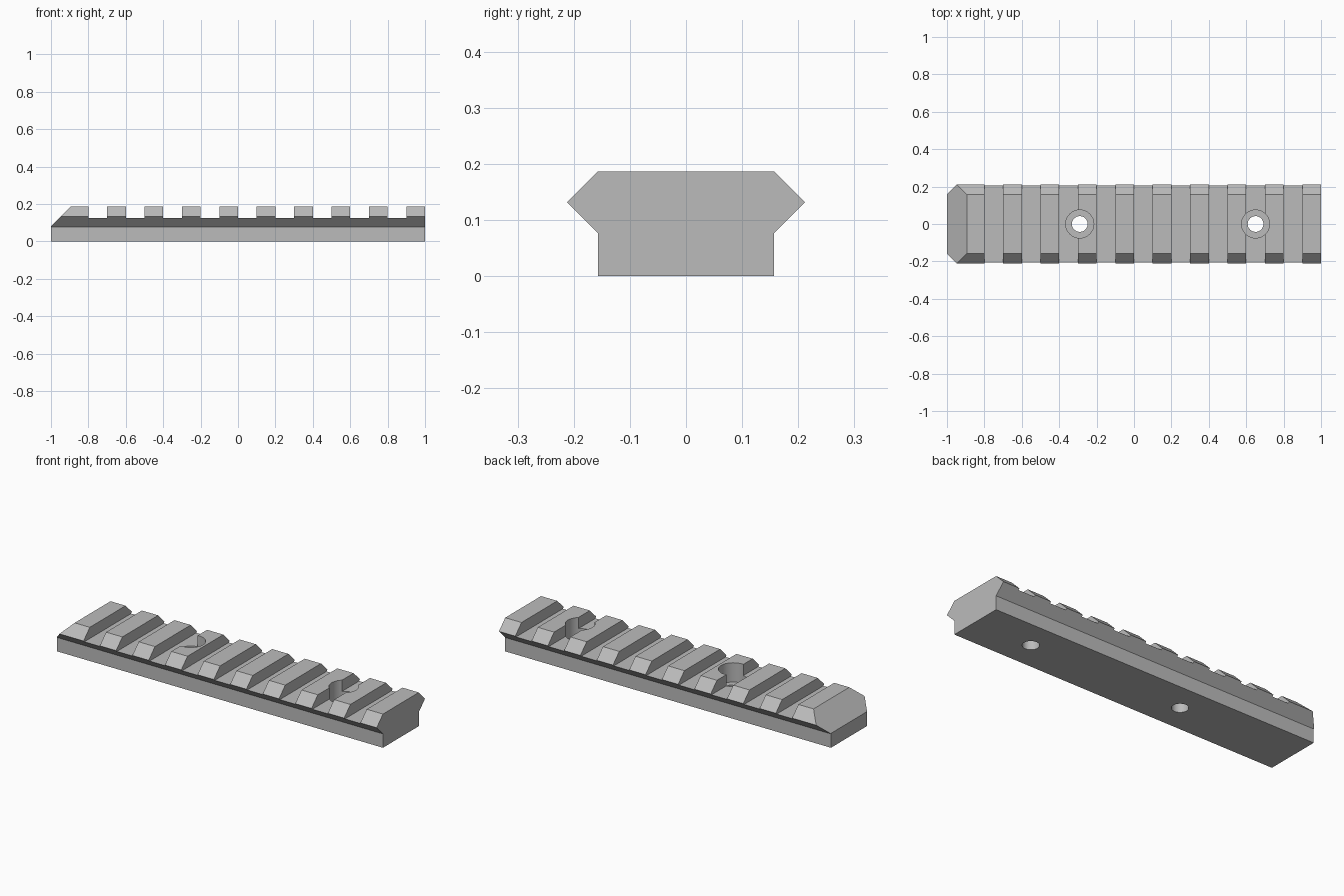
import bpy, bmesh, math
from mathutils import Matrix

cube = bpy.data.objects.get("Cube")
if cube:
    bpy.data.objects.remove(cube, do_unlink=True)

grey = bpy.data.materials.new("mid_grey_metal")
grey.use_nodes = True
grey.diffuse_color = (0.5, 0.5, 0.5, 1)
bsdf = next(n for n in grey.node_tree.nodes if n.type == 'BSDF_PRINCIPLED')
bsdf.inputs["Base Color"].default_value = (0.5, 0.5, 0.5, 1)
bsdf.inputs["Roughness"].default_value = 0.6


def make_object(name, bm):
    bmesh.ops.recalc_face_normals(bm, faces=bm.faces)
    mesh = bpy.data.meshes.new(name)
    bm.to_mesh(mesh)
    bm.free()
    mesh.materials.append(grey)
    obj = bpy.data.objects.new(name, mesh)
    bpy.context.collection.objects.link(obj)
    return obj


def box(bm, x0, x1, z0, z1):
    size = Matrix.Diagonal((x1 - x0, 1, z1 - z0, 1))
    place = Matrix.Translation(((x0 + x1) / 2, 0, (z0 + z1) / 2))
    bmesh.ops.create_cube(bm, size=1, matrix=place @ size)


def cylinder(bm, x, radius, z0, z1):
    bmesh.ops.create_cone(bm, cap_ends=True, segments=48, radius1=radius, radius2=radius,
                          depth=z1 - z0, matrix=Matrix.Translation((x, 0, (z0 + z1) / 2)))


def cut(target, name, bm):
    cutter = make_object(name, bm)
    cutter.hide_render = True
    mod = target.modifiers.new(name, 'BOOLEAN')
    mod.operation = 'DIFFERENCE'
    mod.solver = 'EXACT'
    mod.object = cutter
    bpy.context.view_layer.objects.active = target
    bpy.ops.object.modifier_apply(modifier=name)
    bpy.data.objects.remove(cutter, do_unlink=True)


# Rail body: symmetric cross-section swept along x
half = [(0.157, 0), (0.157, 0.077), (0.212, 0.132), (0.157, 0.187)]
section = half + [(-y, z) for y, z in reversed(half)]
bm = bmesh.new()
face = bm.faces.new([bm.verts.new((-1, y, z)) for y, z in section])
swept = bmesh.ops.extrude_face_region(bm, geom=[face])
bmesh.ops.translate(bm, vec=(2, 0, 0),
                    verts=[v for v in swept["geom"] if isinstance(v, bmesh.types.BMVert)])
bmesh.ops.recalc_face_normals(bm, faces=bm.faces)

# Sloped nose at the -x end
bmesh.ops.bisect_plane(bm, geom=bm.verts[:] + bm.edges[:] + bm.faces[:],
                       plane_co=(-1, 0, 0.08), plane_no=(-1, 0, 1), clear_outer=True)
bmesh.ops.holes_fill(bm, edges=[e for e in bm.edges if e.is_boundary])
rail = make_object("slotted_rail", bm)

# Cross slots
bm = bmesh.new()
for i in range(9):
    x = -0.8 + 0.2 * i
    box(bm, x, x + 0.1, 0.125, 0.3)
cut(rail, "slot_cutter", bm)

# Screw holes with counterbores
for name, radius, bottom in (("bore_cutter", 0.075, 0.08), ("hole_cutter", 0.042, -0.1)):
    bm = bmesh.new()
    for x in (-0.29, 0.65):
        cylinder(bm, x, radius, bottom, 0.3)
    cut(rail, name, bm)

# Smooth hole walls, crisp edges elsewhere
bpy.ops.object.select_all(action='DESELECT')
rail.select_set(True)
bpy.context.view_layer.objects.active = rail
bpy.ops.object.shade_smooth_by_angle(angle=math.radians(30))
